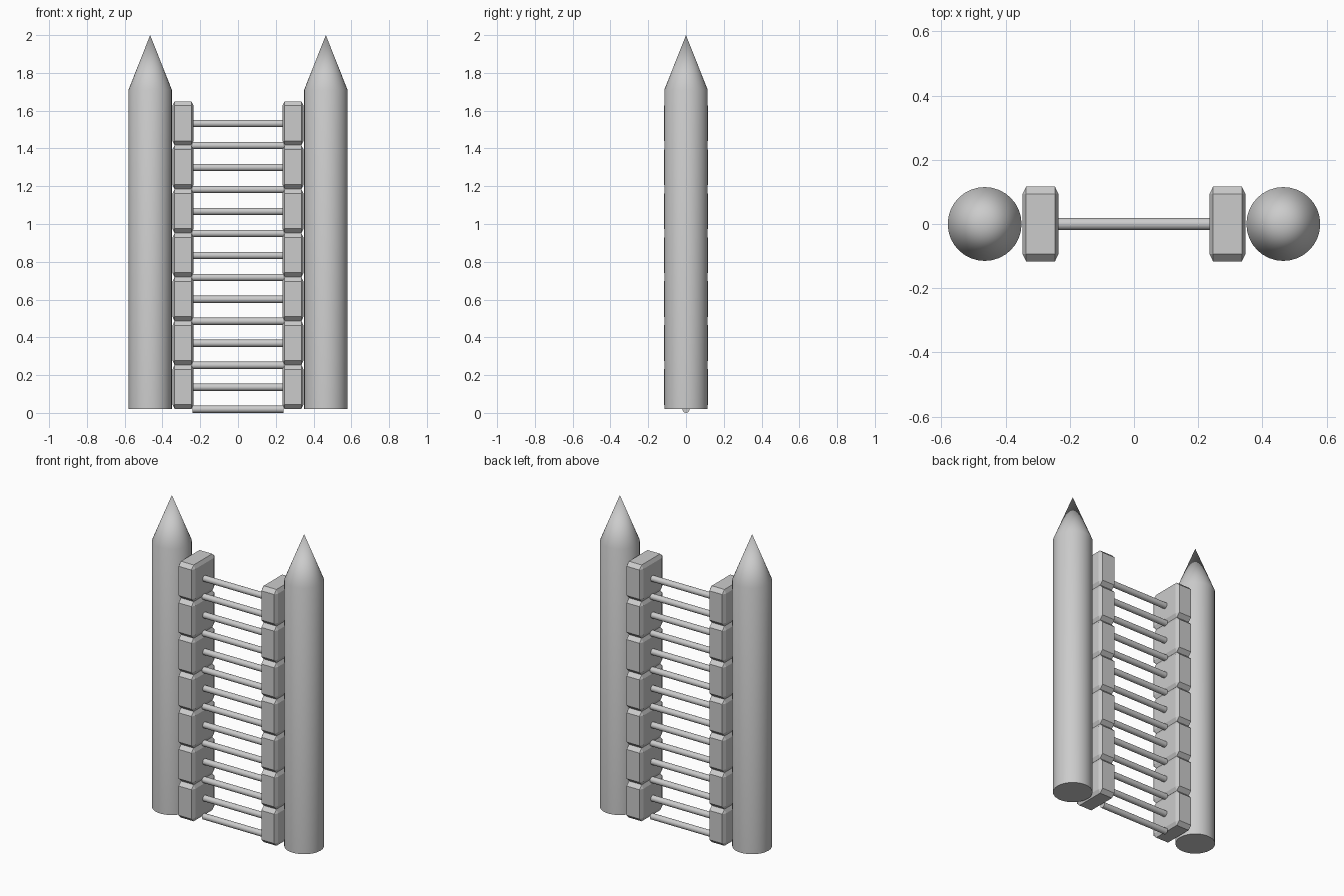
import bpy, bmesh, math
from mathutils import Matrix

if "Cube" in bpy.data.objects:
    bpy.data.objects.remove(bpy.data.objects["Cube"])

grey = bpy.data.materials.new("plain grey")
grey.diffuse_color = (0.6, 0.6, 0.6, 1)
grey.use_nodes = True
grey.node_tree.nodes["Principled BSDF"].inputs["Base Color"].default_value = grey.diffuse_color


def finish(name, bm, smooth=False):
    bmesh.ops.recalc_face_normals(bm, faces=bm.faces)
    mesh = bpy.data.meshes.new(name)
    bm.to_mesh(mesh)
    bm.free()
    mesh.materials.append(grey)
    ob = bpy.data.objects.new(name, mesh)
    bpy.context.collection.objects.link(ob)
    if smooth:
        bpy.ops.object.select_all(action='DESELECT')
        ob.select_set(True)
        bpy.context.view_layer.objects.active = ob
        bpy.ops.object.shade_smooth_by_angle(angle=math.radians(30))
    return ob


# Pointed post: cylinder whose top cap is drawn up to a point
def post(name, x):
    bm = bmesh.new()
    r, z0, z1, z2 = 0.115, 0.02, 1.71, 2.0
    bmesh.ops.create_cone(bm, cap_ends=True, segments=32, radius1=r, radius2=r, depth=z1 - z0,
                          matrix=Matrix.Translation((x, 0, (z0 + z1) / 2)))
    cap = [f for f in bm.faces if f.normal.z > 0.9]
    tip = bmesh.ops.poke(bm, faces=cap)["verts"][0]
    tip.co.z = z2
    finish(name, bm, True)


# Chamfered block: bevelled cube, then stretched to size
def block(name, x, z):
    bm = bmesh.new()
    bmesh.ops.create_cube(bm, size=1)
    bmesh.ops.bevel(bm, geom=bm.edges[:], offset=0.1, segments=1, affect='EDGES')
    bmesh.ops.transform(bm, verts=bm.verts, matrix=Matrix.Translation((x, 0, z))
                        @ Matrix.Diagonal((0.112, 0.233, 0.2325, 1)))
    finish(name, bm)


# Horizontal round rung
def rung(name, z):
    bm = bmesh.new()
    bmesh.ops.create_cone(bm, cap_ends=True, segments=32, radius1=0.019, radius2=0.019, depth=0.48,
                          matrix=Matrix.Translation((0, 0, z)) @ Matrix.Rotation(math.pi / 2, 4, 'Y'))
    finish(name, bm, True)


PITCH = 0.2327
for side, s in (("left", -1), ("right", 1)):
    post(f"{side}_post", s * 0.465)
    for i in range(7):
        block(f"{side}_block_{i + 1}", s * 0.291, 0.021 + PITCH * (i + 0.5))
for i in range(14):
    rung(f"rung_{i + 1}", 0.0195 + PITCH / 2 * i)
